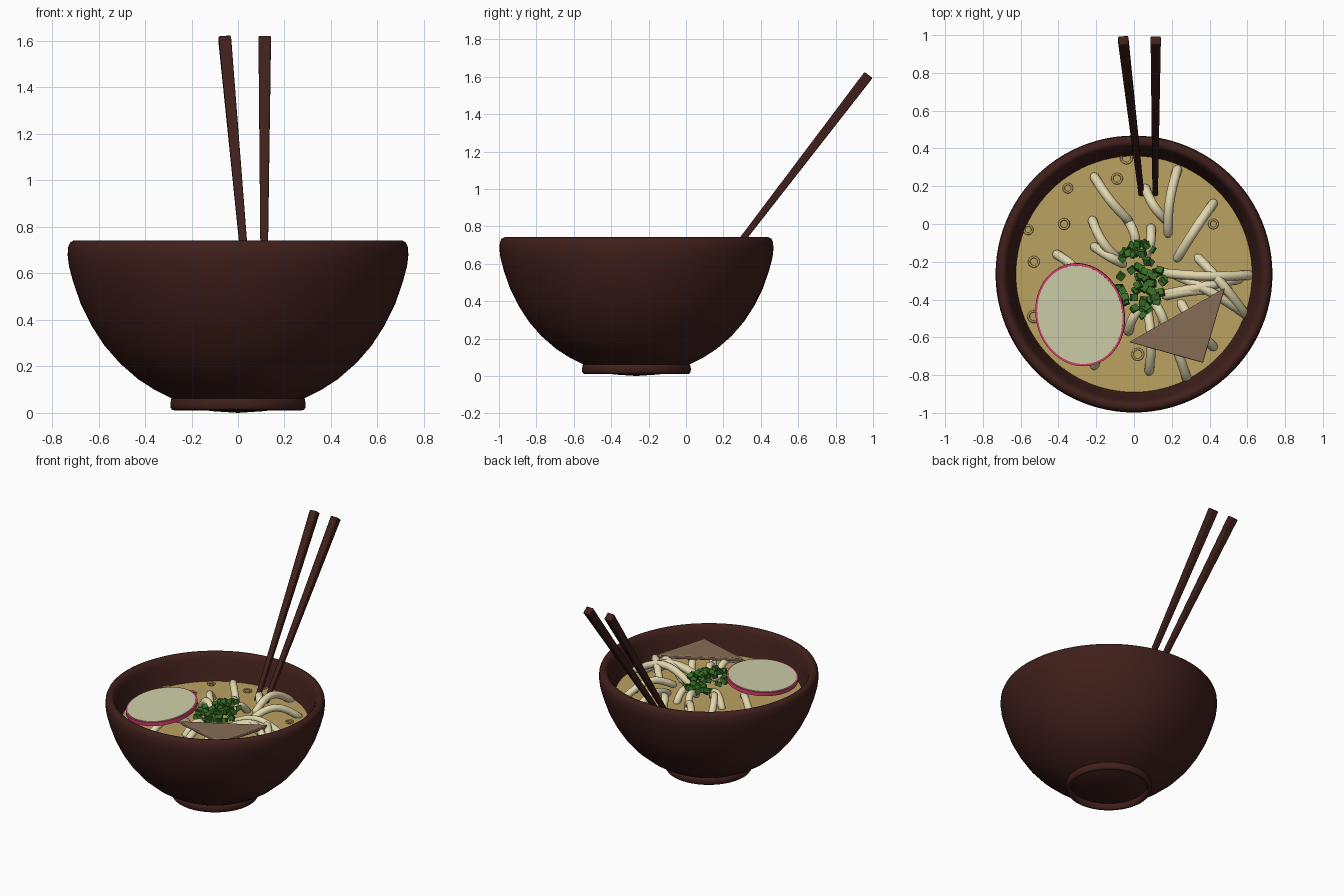
import bpy, math, random
from mathutils import Vector, Matrix

if "Cube" in bpy.data.objects:
    bpy.data.objects.remove(bpy.data.objects["Cube"])

random.seed(4)
CY = -0.265      # bowl centre in y
SOUP = 0.555     # broth level


def material(name, rgb):
    m = bpy.data.materials.new(name)
    m.diffuse_color = (*rgb, 1)
    m.use_nodes = True
    m.node_tree.nodes["Principled BSDF"].inputs["Base Color"].default_value = m.diffuse_color
    return m


wood = material("dark_wood", (0.05, 0.014, 0.011))
broth_mat = material("broth", (0.50, 0.36, 0.12))
noodle_mat = material("noodle", (0.76, 0.68, 0.42))
green_mat = material("green", (0.04, 0.16, 0.02))
pale_mat = material("pale_slice", (0.62, 0.63, 0.40))
pink_mat = material("pink_skin", (0.70, 0.05, 0.16))
tofu_mat = material("tofu", (0.24, 0.15, 0.09))


def mesh_object(name, verts, faces, mat, smooth=True):
    me = bpy.data.meshes.new(name)
    me.from_pydata(verts, [], faces)
    ob = bpy.data.objects.new(name, me)
    bpy.context.collection.objects.link(ob)
    return finish(ob, name, mat, smooth)


def finish(ob, name, mat, smooth=True):
    ob.name = name
    ob.data.materials.append(mat)
    if smooth:
        bpy.ops.object.select_all(action='DESELECT')
        ob.select_set(True)
        bpy.context.view_layer.objects.active = ob
        bpy.ops.object.shade_smooth_by_angle(angle=math.radians(40))
    return ob


def lathe(name, profile, mat, closed=False, n=96):
    verts, faces = [], []
    k = len(profile)
    for i in range(n):
        a = 2 * math.pi * i / n
        verts += [(r * math.cos(a), CY + r * math.sin(a), z) for r, z in profile]
    for i in range(n):
        j = (i + 1) % n
        for p in range(k if closed else k - 1):
            q = (p + 1) % k
            faces.append((i * k + p, j * k + p, j * k + q, i * k + q))
    ob = mesh_object(name, verts, faces, mat, False)
    weld = ob.modifiers.new("weld", 'WELD')
    weld.merge_threshold = 0.0005
    return finish_smooth(ob)


def finish_smooth(ob):
    for p in ob.data.polygons:
        p.use_smooth = True
    return ob


# Bowl shell, foot ring and broth
lathe("bowl", [(0, 0), (.12, .008), (.21, .03), (.29, .065), (.36, .1), (.43, .145), (.51, .215),
               (.575, .29), (.63, .375), (.675, .465), (.708, .56), (.727, .63), (.733, .68),
               (.730, .715), (.722, .733), (.706, .742), (.69, .740), (.677, .728), (.665, .70),
               (.65, .64), (.625, .555), (.58, .44), (.50, .31), (.38, .19), (.24, .12), (0, .09)], wood)
lathe("foot_ring", [(.283, .012), (.29, .022), (.291, .04), (.287, .06), (.278, .068),
                    (.262, .066), (.258, .04), (.262, .016), (.272, .011)], wood, True)
lathe("broth", [(0, SOUP), (.627, SOUP)], broth_mat)


# Chopsticks: tapered square bars with softened edges
def chopstick(name, top, tip, w_top, w_tip):
    top, tip = Vector(top), Vector(tip)
    d = top - tip
    bpy.ops.mesh.primitive_cone_add(vertices=4, radius1=w_tip * .707, radius2=w_top * .707,
                                    depth=d.length)
    ob = bpy.context.object
    z = d.normalized()
    x = Vector((1, 0, 0))
    y = z.cross(x).normalized()
    x = y.cross(z)
    rot = Matrix((x, y, z)).transposed().to_4x4()
    ob.matrix_world = Matrix.Translation((top + tip) / 2) @ rot @ Matrix.Rotation(math.pi / 4, 4, 'Z')
    finish(ob, name, wood)
    b = ob.modifiers.new("bevel", 'BEVEL')
    b.width, b.segments = 0.006, 2


chopstick("chopstick_left", (-.057, .975, 1.608), (.043, .125, .50), .054, .028)
chopstick("chopstick_right", (.115, .975, 1.608), (.112, .125, .50), .054, .028)


# Noodles: arched tubes (outer x, y, inner x, y, arch height)
def noodle(name, x0, y0, x1, y1, z0, z1, arch):
    n = 9
    pts = []
    bend = random.uniform(-.02, .02)
    side = Vector((y0 - y1, x1 - x0)).normalized()
    for i in range(n):
        t = i / (n - 1)
        s = math.sin(math.pi * t)
        pts.append(Vector((x0 + (x1 - x0) * t + side.x * bend * s,
                           y0 + (y1 - y0) * t + side.y * bend * s,
                           z0 + (z1 - z0) * t + arch * s)))
    rad, seg = 0.025, 12
    tang = [(pts[min(i + 1, n - 1)] - pts[max(i - 1, 0)]).normalized() for i in range(n)]
    # rounded ends
    rings = [(pts[0] - tang[0] * rad * .8, tang[0], rad * .55)]
    rings += [(p, t, rad) for p, t in zip(pts, tang)]
    rings.append((pts[-1] + tang[-1] * rad * .8, tang[-1], rad * .55))
    verts, faces = [], []
    for p, t, r in rings:
        u = t.cross(Vector((0, 0, 1))).normalized()
        v = u.cross(t)
        verts += [p + r * (u * math.cos(2 * math.pi * k / seg) + v * math.sin(2 * math.pi * k / seg))
                  for k in range(seg)]
    for i in range(len(rings) - 1):
        for k in range(seg):
            j = (k + 1) % seg
            faces.append((i * seg + k, i * seg + j, (i + 1) * seg + j, (i + 1) * seg + k))
    last = (len(rings) - 1) * seg
    faces += [tuple(range(seg))[::-1], tuple(range(last, last + seg))]
    finish_smooth(mesh_object(name, verts, faces, noodle_mat, False))


noodles = [(-.21, .25, -.03, .02), (.23, .29, .18, -.05), (.42, .11, .23, -.18), (.06, .19, .17, .02),
           (-.22, .02, -.09, -.18), (-.21, -.12, -.06, -.21), (-.04, .03, .01, -.14),
           (.09, -.02, .06, -.17), (.61, -.27, .16, -.26), (.58, -.47, .22, -.27),
           (.56, -.29, .17, -.37), (.59, -.48, .34, -.18), (.50, -.35, .17, -.38),
           (.08, -.78, .07, -.45), (.28, -.82, .15, -.52), (-.03, -.57, .06, -.42),
           (-.41, -.16, -.26, -.30), (.42, -.65, .25, -.42), (-.21, -.75, -.10, -.45),
           (.18, -.60, .10, -.40)]
for i, c in enumerate(noodles):
    length = math.hypot(c[0] - c[2], c[1] - c[3])
    noodle(f"noodle_{i + 1}", *c, SOUP, SOUP + .035, min(.09, .03 + length * .13))

# Bubble rings on the broth
for i, (x, y) in enumerate([(-.35, .19), (-.09, .24), (-.04, .35), (-.56, -.03), (-.53, -.2),
                            (-.53, -.49), (.42, 0), (-.37, 0), (.02, -.69)]):
    bpy.ops.mesh.primitive_torus_add(location=(x, y, SOUP + .004), major_radius=.022 + .003 * (i % 3),
                                     minor_radius=.006, major_segments=24, minor_segments=8)
    finish_smooth(finish(bpy.context.object, f"broth_ring_{i + 1}", broth_mat, False))

# Radish slice: pink skin with pale flesh
for name, grow, depth, mat in [("radish_skin", 1, .026, pink_mat), ("radish_flesh", .955, .032, pale_mat)]:
    bpy.ops.mesh.primitive_cylinder_add(vertices=64, radius=1, depth=1)
    ob = bpy.context.object
    ob.data.transform(Matrix.Diagonal((.235 * grow, .275 * grow, depth, 1)))
    tilt = Vector((0, 0, 1)).rotation_difference(Vector((-.08, -.06, 1)))
    ob.matrix_world = (Matrix.Translation((-.285, -.48, .665)) @ tilt.to_matrix().to_4x4()
                       @ Matrix.Rotation(math.radians(14), 4, 'Z'))
    finish(ob, name, mat)

# Fried tofu triangle
tri = [(-.025, -.625), (.365, -.735), (.48, -.34)]
tofu = mesh_object("tofu_triangle", [(x, y, z) for z in (.655, .683) for x, y in tri],
                   [(2, 1, 0), (3, 4, 5), (0, 1, 4, 3), (1, 2, 5, 4), (2, 0, 3, 5)], tofu_mat)
bv = tofu.modifiers.new("bevel", 'BEVEL')
bv.width, bv.segments = .006, 2

# Chopped scallions heaped in the middle
for i in range(60):
    a, r = random.uniform(0, 2 * math.pi), math.sqrt(random.random())
    bpy.ops.mesh.primitive_cube_add(
        size=1, location=(.035 + .125 * r * math.cos(a), -.29 + .195 * r * math.sin(a),
                          .625 + .04 * (1 - r * r) + random.uniform(-.01, .015)),
        rotation=[random.uniform(-.5, .5), random.uniform(-.5, .5), random.uniform(0, 3)])
    ob = bpy.context.object
    ob.scale = (.036, .036, .03)
    finish(ob, f"scallion_{i + 1}", green_mat, False)
